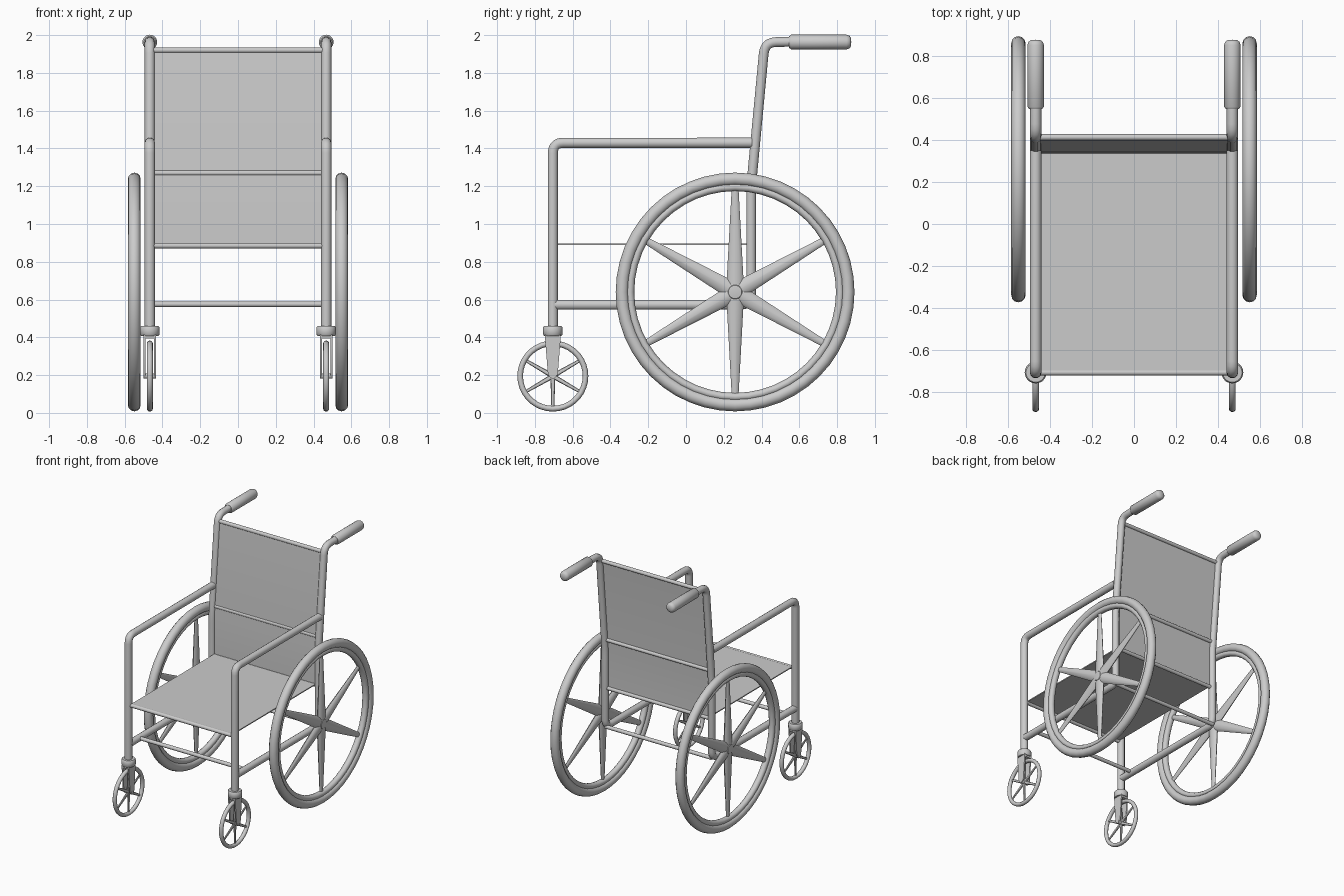
import bpy, bmesh
from math import pi, cos, sin
from mathutils import Vector, Matrix

if "Cube" in bpy.data.objects:
    bpy.data.objects.remove(bpy.data.objects["Cube"])

FX = 0.467          # x of the side frames


def finish(name, bm, angle=0.7):
    bmesh.ops.recalc_face_normals(bm, faces=bm.faces[:])
    me = bpy.data.meshes.new(name)
    bm.to_mesh(me)
    bm.free()
    ob = bpy.data.objects.new(name, me)
    bpy.context.collection.objects.link(ob)
    bpy.ops.object.select_all(action='DESELECT')
    ob.select_set(True)
    bpy.context.view_layer.objects.active = ob
    bpy.ops.object.shade_smooth_by_angle(angle=angle)
    return ob


def rounded(pts, r, n=5):
    """Round the inner corners of a path."""
    p = [Vector(q) for q in pts]
    out = [p[0]]
    for a, b, c in zip(p, p[1:], p[2:]):
        s, e = b + (a - b).normalized() * r, b + (c - b).normalized() * r
        for i in range(n + 1):
            t = i / n
            out.append(s * (1 - t) ** 2 + b * 2 * t * (1 - t) + e * t * t)
    return out + [p[-1]]


def tube(name, pts, radius, fillet=0.0):
    path = rounded(pts, fillet) if fillet else pts
    cu = bpy.data.curves.new(name, 'CURVE')
    cu.dimensions = '3D'
    cu.bevel_depth = radius
    cu.bevel_resolution = 3
    cu.use_fill_caps = True
    sp = cu.splines.new('POLY')
    sp.points.add(len(path) - 1)
    for k, q in zip(sp.points, path):
        k.co = (*q, 1)
    tmp = bpy.data.objects.new(name, cu)
    bpy.context.collection.objects.link(tmp)
    bm = bmesh.new()
    bm.from_mesh(tmp.to_mesh())
    bpy.data.objects.remove(tmp)
    bmesh.ops.remove_doubles(bm, verts=bm.verts[:], dist=1e-5)
    return finish(name, bm)


def lathe(name, profile, origin, axis, steps=24, closed=False):
    """Spin (radius, height) points about an axis through origin."""
    rot = Vector((0, 0, 1)).rotation_difference(Vector(axis)).to_matrix().to_4x4()
    bm = bmesh.new()
    vs = [bm.verts.new((r, 0, h)) for r, h in profile]
    pairs = list(zip(vs, vs[1:])) + ([(vs[-1], vs[0])] if closed else [])
    es = [bm.edges.new(p) for p in pairs]
    bmesh.ops.spin(bm, geom=vs + es, cent=(0, 0, 0), axis=(0, 0, 1), angle=2 * pi, steps=steps)
    bmesh.ops.remove_doubles(bm, verts=bm.verts[:], dist=1e-5)
    bm.transform(Matrix.Translation(origin) @ rot)
    return finish(name, bm)


def ring(name, c, R, rr, rx, steps):
    prof = [(R + rr * cos(i * pi / 6), rx * sin(i * pi / 6)) for i in range(12)]
    return lathe(name, prof, c, (1, 0, 0), steps, True)


def spokes(name, c, length, w0, w1, depth):
    bm = bmesh.new()
    for i in range(6):
        m = (Matrix.Translation(c) @ Matrix.Rotation(i * pi / 3, 4, 'X')
             @ Matrix.Diagonal((depth, 1, 1, 1)) @ Matrix.Translation((0, 0, length / 2)))
        bmesh.ops.create_cone(bm, cap_ends=True, segments=8, radius1=w0, radius2=w1,
                              depth=length, matrix=m)
    return finish(name, bm)


def slab(name, outline, half_width, t):
    """Thin fabric sheet following a side-view path of (y, z) points."""
    bm = bmesh.new()
    rows = [[bm.verts.new((x, y, z)) for x in (-half_width, half_width)] for y, z in outline]
    for a, b in zip(rows, rows[1:]):
        bm.faces.new((a[0], a[1], b[1], b[0]))
    bmesh.ops.recalc_face_normals(bm, faces=bm.faces[:])
    bmesh.ops.solidify(bm, geom=bm.faces[:], thickness=t)
    return finish(name, bm, 0.3)


for side, s in (("left", -1), ("right", 1)):
    x = s * FX
    # side frame
    tube(side + "_armrest_and_front_post",
         [(x, -0.705, 0.44), (x, -0.705, 1.43), (x, 0.35, 1.43)], 0.028, 0.055)
    tube(side + "_lower_rail_and_back_post",
         [(x, -0.695, 0.572), (x, 0.345, 0.572), (x, 0.345, 1.2), (x, 0.417, 1.962),
          (x, 0.57, 1.965)], 0.027, 0.06)
    # push handle grip
    lathe(side + "_grip", [(0, 0), (0.03, 0), (0.039, 0.012), (0.039, 0.305),
                           (0.034, 0.32), (0.022, 0.329), (0, 0.33)], (x, 0.545, 1.963), (0, 1, 0))
    # main wheel
    c = (s * 0.549, 0.26, 0.64)
    ring(side + "_tyre", c, 0.598, 0.034, 0.034, 48)
    ring(side + "_rim", c, 0.556, 0.022, 0.024, 48)
    spokes(side + "_wheel_spokes", c, 0.55, 0.048, 0.018, 0.5)
    lathe(side + "_hub", [(0, -0.03), (0.035, -0.025), (0.05, 0), (0.035, 0.025), (0, 0.03)],
          c, (1, 0, 0))
    # caster wheel
    c = (x, -0.705, 0.195)
    ring(side + "_caster_tyre", c, 0.173, 0.015, 0.016, 36)
    spokes(side + "_caster_spokes", c, 0.165, 0.013, 0.008, 0.7)
    lathe(side + "_caster_axle", [(0, -0.034), (0.014, -0.034), (0.014, 0.034), (0, 0.034)],
          c, (1, 0, 0), 12)
    # caster fork and collar
    bm = bmesh.new()
    outline = [(-0.042, 0.415), (-0.04, 0.38), (-0.026, 0.205), (-0.014, 0.188), (0.014, 0.188),
               (0.026, 0.205), (0.04, 0.38), (0.042, 0.415)]
    for dx in (-0.032, 0.022):
        f = bm.faces.new([bm.verts.new((x + dx, -0.705 + y, z)) for y, z in outline])
        ext = bmesh.ops.extrude_face_region(bm, geom=[f], use_keep_orig=True)
        bmesh.ops.translate(bm, vec=(0.01, 0, 0),
                            verts=[v for v in ext['geom'] if isinstance(v, bmesh.types.BMVert)])
    bmesh.ops.create_cube(bm, size=1, matrix=Matrix.Translation((x, -0.705, 0.405))
                          @ Matrix.Diagonal((0.064, 0.078, 0.022, 1)))
    finish(side + "_caster_fork", bm)
    lathe(side + "_caster_collar", [(0, 0.408), (0.046, 0.408), (0.052, 0.416), (0.052, 0.452),
                                    (0.046, 0.46), (0, 0.46)], (x, -0.705, 0), (0, 0, 1))

# cross bars
for name, y, z in (("seat_front_bar", -0.705, 0.885), ("seat_back_bar", 0.345, 0.885),
                   ("backrest_middle_bar", 0.352, 1.27), ("backrest_top_bar", 0.412, 1.92),
                   ("lower_front_bar", -0.58, 0.575), ("lower_back_bar", 0.345, 0.61 - 0.035)):
    tube(name, [(-FX, y, z), (FX, y, z)], 0.015)

# fabric panels
slab("seat", [(-0.705, 0.888), (0.345, 0.888)], 0.445, 0.008)
slab("backrest", [(0.345, 0.885), (0.345, 1.2), (0.412, 1.92)], 0.445, 0.008)
